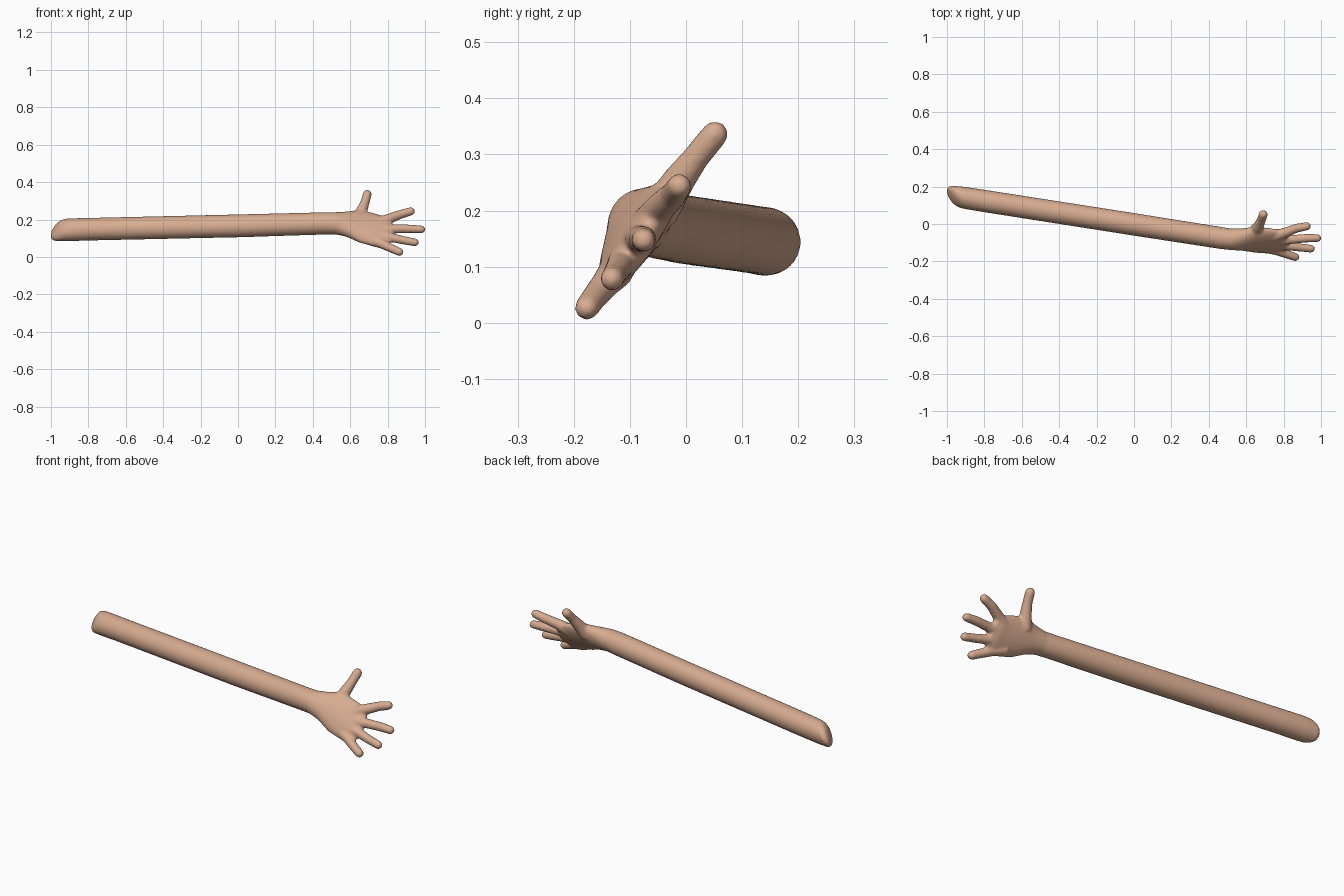
import bpy, bmesh, math
from mathutils import Vector

skin = bpy.data.materials.new("skin")
skin.diffuse_color = (0.68, 0.41, 0.28, 1)

ACROSS = Vector((0, 0.58, 0.815))    # across the palm, little finger to thumb
NORMAL = Vector((0, -0.815, 0.58))   # out of the back of the hand
SIDES = 28


def loft(bm, rings):
    """Closed surface through rings of points."""
    loops = [[bm.verts.new(p) for p in ring] for ring in rings]
    for a, b in zip(loops, loops[1:]):
        for i in range(SIDES):
            j = (i + 1) % SIDES
            bm.faces.new((a[i], a[j], b[j], b[i]))
    bm.faces.new(loops[0][::-1])
    bm.faces.new(loops[-1])


def ellipse(c, u, v, a, b, tilt=0.0):
    """Ring about c; tilt slants it, lower and rearward points further back."""
    pts = []
    for i in range(SIDES):
        t = 2 * math.pi * i / SIDES
        d = u * (a * math.cos(t)) + v * (b * math.sin(t))
        pts.append(c + d + Vector((tilt * (d.z - d.y), 0, 0)))
    return pts


def finger(bm, points):
    """Round-ended tapering tube through (x, y, z, radius) points."""
    path = [(Vector(p[:3]), p[3]) for p in points]
    tip, r = path[-1]
    d = (tip - path[-2][0]).normalized()
    # the last point is the very tip, so step back for the rounded end
    end = tip - d * r
    path[-1] = (end, r)
    for k in (25, 50, 70, 85):
        a = math.radians(k)
        path.append((end + d * r * math.sin(a), r * math.cos(a)))
    rings = []
    for i, (c, rad) in enumerate(path):
        t = (path[min(i + 1, len(path) - 1)][0] - path[max(i - 1, 0)][0]).normalized()
        u = t.cross(NORMAL).normalized()
        rings.append(ellipse(c, u, t.cross(u), rad, rad))
    loft(bm, rings)


bm = bmesh.new()

# Arm and palm: x, y, z, half width, half thickness, tilt
sections = [
    (-0.982, 0.148, 0.144, 0.012, 0.012, 0.45),
    (-0.978, 0.148, 0.144, 0.036, 0.036, 0.45),
    (-0.968, 0.147, 0.144, 0.052, 0.052, 0.45),
    (-0.950, 0.145, 0.144, 0.060, 0.060, 0.42),
    (-0.910, 0.140, 0.145, 0.062, 0.060, 0.20),
    (-0.800, 0.123, 0.148, 0.061, 0.060, 0),
    (0.000, -0.002, 0.166, 0.062, 0.060, 0),
    (0.460, -0.074, 0.179, 0.060, 0.059, 0),
    (0.520, -0.082, 0.180, 0.061, 0.056, 0),
    (0.580, -0.083, 0.175, 0.075, 0.051, 0),
    (0.650, -0.084, 0.164, 0.104, 0.043, 0),
    (0.720, -0.090, 0.147, 0.106, 0.036, 0),
    (0.780, -0.090, 0.138, 0.096, 0.030, 0),
    (0.815, -0.088, 0.138, 0.080, 0.022, 0),
    (0.825, -0.088, 0.138, 0.060, 0.010, 0),
]
loft(bm, [ellipse(Vector(s[:3]), ACROSS, NORMAL, *s[3:]) for s in sections])

# Thumb, index, middle, ring and little finger
for pts in (
    [(0.640, -0.050, 0.195, 0.036), (0.665, -0.012, 0.255, 0.029),
     (0.680, 0.018, 0.295, 0.024), (0.696, 0.066, 0.354, 0.024)],
    [(0.740, -0.068, 0.175, 0.032), (0.810, -0.046, 0.205, 0.027),
     (0.870, -0.022, 0.228, 0.024), (0.945, -0.008, 0.250, 0.022)],
    [(0.760, -0.088, 0.145, 0.030), (0.850, -0.082, 0.150, 0.024),
     (0.920, -0.076, 0.150, 0.023), (1.002, -0.075, 0.146, 0.021)],
    [(0.750, -0.108, 0.115, 0.030), (0.830, -0.118, 0.101, 0.024),
     (0.890, -0.126, 0.088, 0.022), (0.967, -0.134, 0.074, 0.021)],
    [(0.700, -0.122, 0.095, 0.032), (0.770, -0.143, 0.070, 0.026),
     (0.820, -0.163, 0.046, 0.023), (0.882, -0.183, 0.018, 0.022)],
):
    finger(bm, pts)

bmesh.ops.recalc_face_normals(bm, faces=bm.faces)
mesh = bpy.data.meshes.new("arm_and_hand")
bm.to_mesh(mesh)
bm.free()
mesh.materials.append(skin)
arm = bpy.data.objects.new("arm_and_hand", mesh)
bpy.context.collection.objects.link(arm)

# Fuse the parts into one soft skin
remesh = arm.modifiers.new("fuse", 'REMESH')
remesh.mode = 'VOXEL'
remesh.voxel_size = 0.006
remesh.use_smooth_shade = True
soften = arm.modifiers.new("soften", 'SMOOTH')
soften.factor = 0.5
soften.iterations = 8
